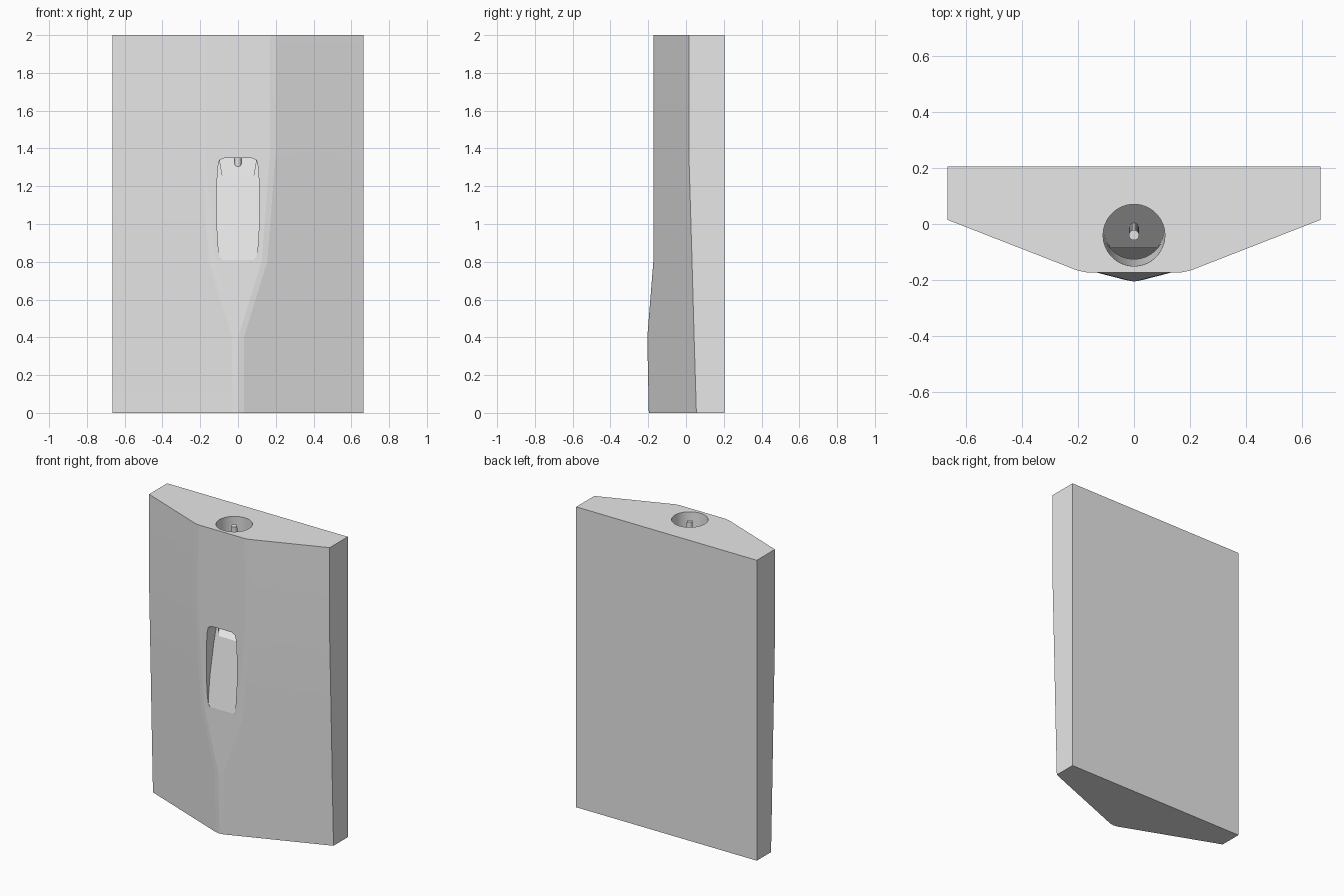
import bpy, bmesh, math
from mathutils import Vector

cube = bpy.data.objects.get("Cube")
if cube:
    bpy.data.objects.remove(cube, do_unlink=True)

grey = bpy.data.materials.new("plain grey")
grey.use_nodes = True
colour = (0.8, 0.8, 0.8, 1)
grey.diffuse_color = colour
grey.node_tree.nodes["Principled BSDF"].inputs["Base Color"].default_value = colour


def finish(bm, name):
    bmesh.ops.recalc_face_normals(bm, faces=bm.faces)
    mesh = bpy.data.meshes.new(name)
    bm.to_mesh(mesh)
    bm.free()
    mesh.materials.append(grey)
    obj = bpy.data.objects.new(name, mesh)
    bpy.context.collection.objects.link(obj)
    return obj


def keep_side(bm, point, normal):
    """Cut a closed solid with a plane, keep the normal side and cap it."""
    geom = bm.verts[:] + bm.edges[:] + bm.faces[:]
    cut = bmesh.ops.bisect_plane(bm, geom=geom, plane_co=point,
                                 plane_no=normal, clear_inner=True)
    rim = [e for e in cut["geom_cut"] if isinstance(e, bmesh.types.BMEdge)]
    bmesh.ops.edgeloop_fill(bm, edges=rim)


def rod(bm, bottom, top, radius, sides):
    axis = top - bottom
    turn = axis.to_track_quat("Z", "Y").to_matrix().to_4x4()
    turn.translation = (top + bottom) / 2
    bmesh.ops.create_cone(bm, cap_ends=True, segments=sides, radius1=radius,
                          radius2=radius, depth=axis.length, matrix=turn)


# Block: stacked sections with a front flat that narrows to a ridge
WIDE, BACK, SOFT = 0.665, 0.205, 0.015
sections = [  # height, side edge y, half width of front flat, front y
    (0.0, 0.055, 0.016, -0.197),
    (0.4, 0.043, 0.016, -0.205),
    (0.8, 0.032, 0.14, -0.173),
    (1.38, 0.015, 0.185, -0.172),
    (2.0, 0.015, 0.185, -0.172),
]
bm = bmesh.new()
rings = []
for z, side, flat, front in sections:
    half = [(WIDE, BACK), (WIDE, side),
            (flat + SOFT, front + SOFT * 0.38), (flat - SOFT, front)]
    outline = half + [(-x, y) for x, y in reversed(half)]
    rings.append([bm.verts.new((x, y, z)) for x, y in outline])
for low, high in zip(rings, rings[1:]):
    for i in range(len(low)):
        j = (i + 1) % len(low)
        bm.faces.new((low[i], low[j], high[j], high[i]))
bm.faces.new(rings[0])
bm.faces.new(rings[-1])
block = finish(bm, "block")

# Bore: slightly leaning shaft ending on a sloped floor
corner = Vector((0, -0.085, 1.25))
mouth = Vector((0, -0.04, 2.0))
foot = Vector((0, -0.015, 1.35))
lean = (mouth - foot).normalized()
bm = bmesh.new()
rod(bm, foot - lean * 0.4, mouth + lean * 0.2, 0.11, 64)
keep_side(bm, corner, Vector((0, -1, 1)))
bore = finish(bm, "bore_cutter")

# Window: rounded opening in the front, backed by a steep ramp
half = [(0.07, 1.35), (0.098, 1.338), (0.107, 1.3), (0.112, 1.2), (0.112, 1.0),
        (0.105, 0.88), (0.097, 0.825), (0.08, 0.807)]
outline = half + [(-x, z) for x, z in reversed(half)]
bm = bmesh.new()
face = bm.faces.new([bm.verts.new((x, -0.3, z)) for x, z in outline])
grown = bmesh.ops.extrude_face_region(bm, geom=[face])
moved = [v for v in grown["geom"] if isinstance(v, bmesh.types.BMVert)]
bmesh.ops.translate(bm, verts=moved, vec=(0, 0.35, 0))
keep_side(bm, corner, Vector((0, -1, 0.2)))
window = finish(bm, "window_cutter")

# Cut both openings, then discard the cutters
bpy.context.view_layer.objects.active = block
for cutter in (bore, window):
    cutter.hide_render = True
    mod = block.modifiers.new("cut", "BOOLEAN")
    mod.operation = "DIFFERENCE"
    mod.solver = "EXACT"
    mod.object = cutter
    bpy.ops.object.modifier_apply(modifier=mod.name)
    bpy.data.objects.remove(cutter, do_unlink=True)

# Pin: thin rod standing on the sloped floor of the bore
bm = bmesh.new()
rod(bm, foot - lean * 0.07, mouth - lean * 0.01, 0.018, 24)
pin = finish(bm, "pin")

for obj, angle in ((block, 7), (pin, 30)):
    bpy.ops.object.select_all(action="DESELECT")
    obj.select_set(True)
    bpy.context.view_layer.objects.active = obj
    bpy.ops.object.shade_smooth_by_angle(angle=math.radians(angle))
